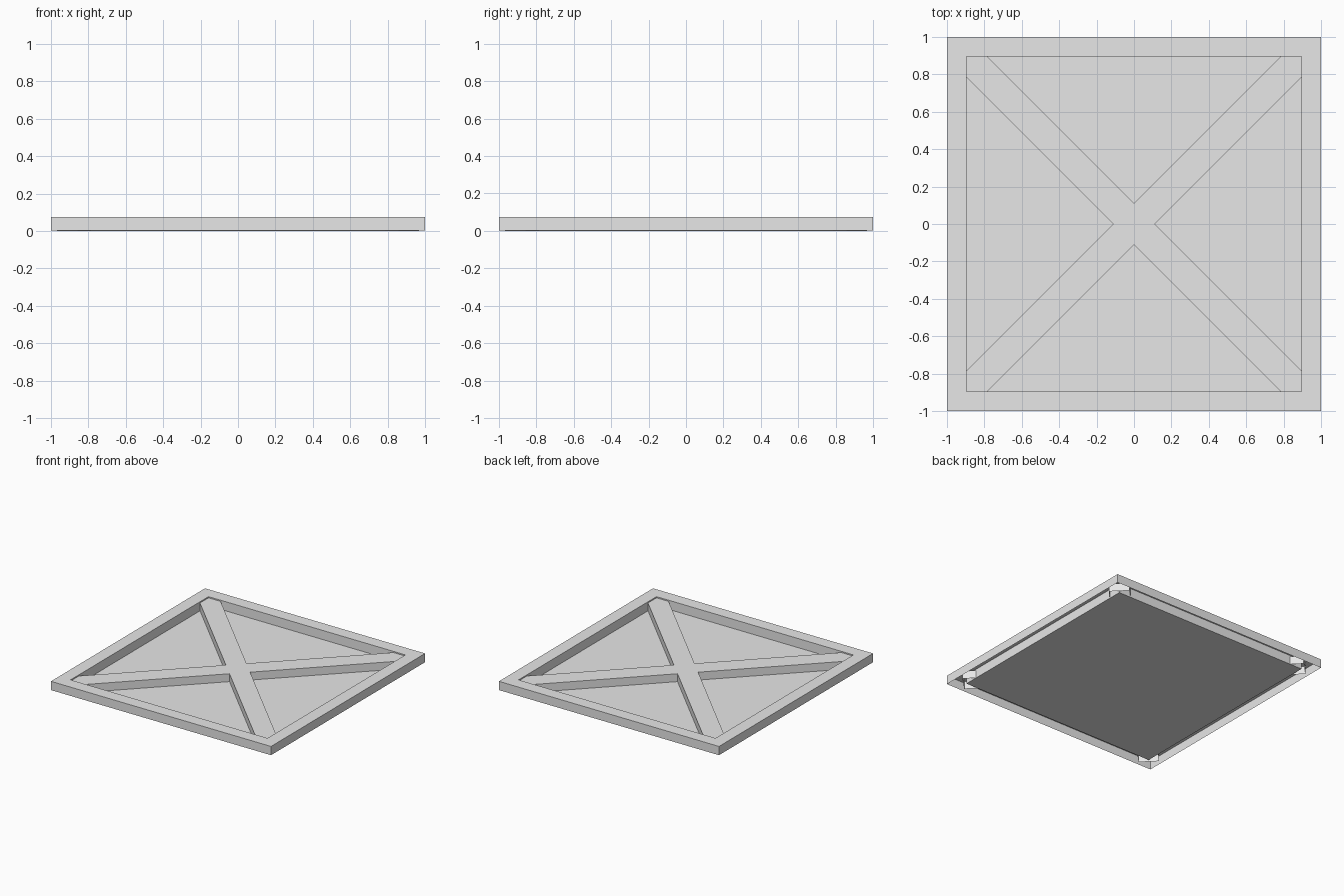
import bpy
import bmesh
import math

if "Cube" in bpy.data.objects:
    bpy.data.objects.remove(bpy.data.objects["Cube"], do_unlink=True)

FRAME_TOP, FRAME_BOTTOM = 0.075, 0.003
BRACE_TOP = 0.065
OUTER, INNER = 1.0, 0.895
BRACE_HALF_WIDTH, BRACE_HALF_LENGTH = 0.078, 1.29

# Single plain grey for the whole panel
grey = bpy.data.materials.new("plain_grey")
grey.use_nodes = True
colour = (0.8, 0.8, 0.8, 1.0)
grey.diffuse_color = colour
grey.node_tree.nodes["Principled BSDF"].inputs["Base Color"].default_value = colour


def finish(name, bm):
    mesh = bpy.data.meshes.new(name)
    bm.to_mesh(mesh)
    bm.free()
    mesh.materials.append(grey)
    obj = bpy.data.objects.new(name, mesh)
    bpy.context.collection.objects.link(obj)
    return obj


def ring(bm, hx, hy, z):
    """Four corner vertices of a rectangle, counter-clockwise."""
    return [bm.verts.new((sx * hx, sy * hy, z))
            for sx, sy in ((-1, -1), (1, -1), (1, 1), (-1, 1))]


def bridge(bm, a, b):
    for i in range(4):
        j = (i + 1) % 4
        bm.faces.new((a[i], a[j], b[j], b[i]))


# Square border, hollow and open underneath
bm = bmesh.new()
rings = [ring(bm, h, h, z) for h, z in ((OUTER, FRAME_BOTTOM), (OUTER, FRAME_TOP),
                                        (INNER, FRAME_TOP), (INNER, 0))]
for lower, upper in zip(rings, rings[1:]):
    bridge(bm, lower, upper)
finish("border_frame", bm)

# Thin backing sheet
bm = bmesh.new()
bm.faces.new(ring(bm, INNER, INNER, 0))
finish("backing_sheet", bm)

# Crossed braces, open underneath, ends tucked inside the border
for name, angle in (("brace_rising", 45), ("brace_falling", -45)):
    bm = bmesh.new()
    base = ring(bm, BRACE_HALF_LENGTH, BRACE_HALF_WIDTH, 0)
    top = ring(bm, BRACE_HALF_LENGTH, BRACE_HALF_WIDTH, BRACE_TOP)
    bridge(bm, base, top)
    bm.faces.new(top)
    brace = finish(name, bm)
    brace.rotation_euler.z = math.radians(angle)
